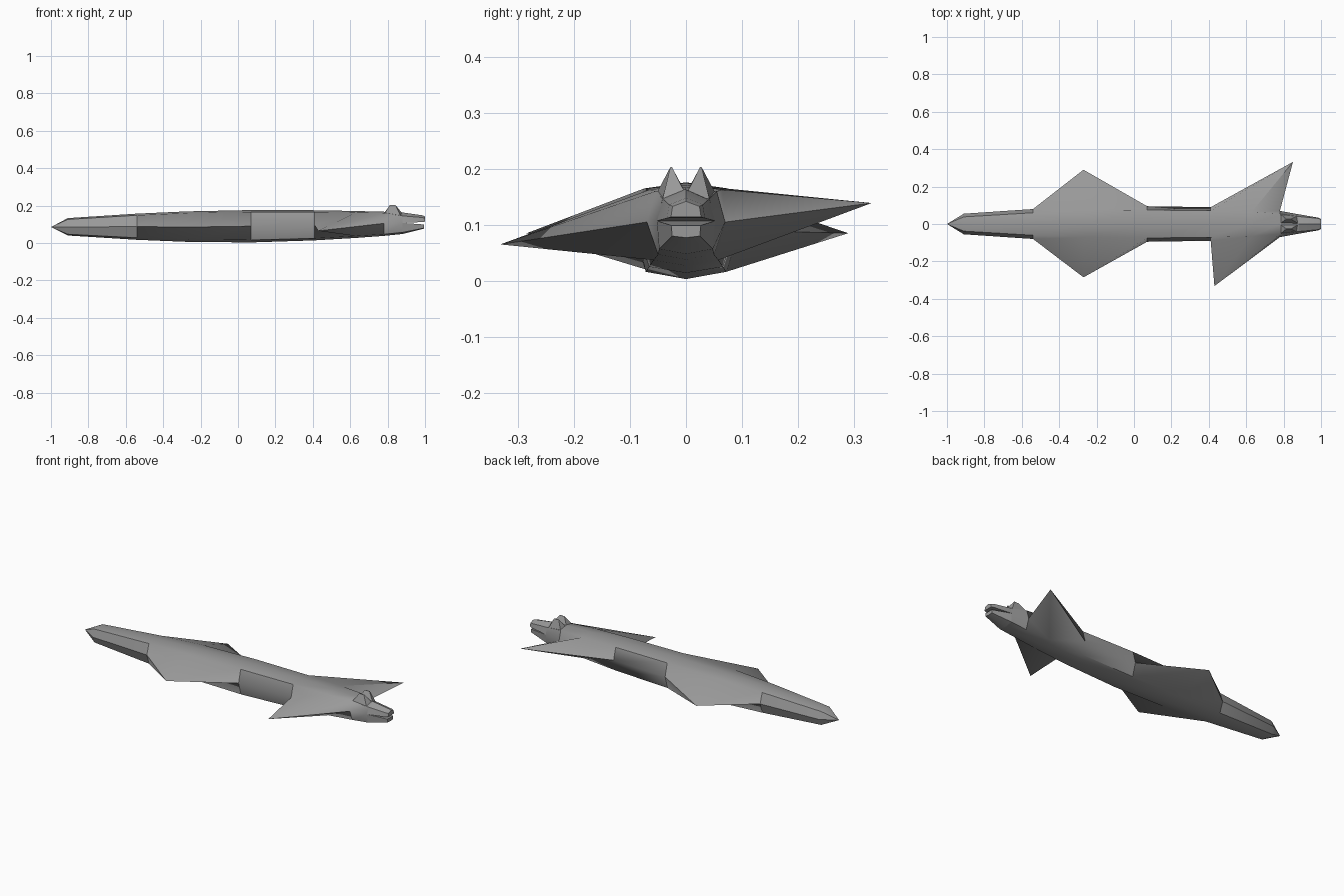
import bpy, bmesh, math

if "Cube" in bpy.data.objects:
    bpy.data.objects.remove(bpy.data.objects["Cube"])

grey = bpy.data.materials.new("stone grey")
grey.diffuse_color = (0.32, 0.32, 0.32, 1)
grey.use_nodes = True
grey.node_tree.nodes["Principled BSDF"].inputs["Base Color"].default_value = grey.diffuse_color


def loft(name, rings, cap_start=True, cap_end=True, tip=None, smooth=40):
    """Skin a list of equal-length vertex rings; an optional tip closes the start."""
    bm = bmesh.new()
    vr = [[bm.verts.new(p) for p in r] for r in rings]
    n = len(vr[0])
    for a, b in zip(vr, vr[1:]):
        for i in range(n):
            j = (i + 1) % n
            bm.faces.new((a[i], a[j], b[j], b[i]))
    if tip:
        t = bm.verts.new(tip)
        for i in range(n):
            bm.faces.new((t, vr[0][(i + 1) % n], vr[0][i]))
    elif cap_start:
        bm.faces.new(vr[0])
    if cap_end:
        bm.faces.new(vr[-1])
    bmesh.ops.recalc_face_normals(bm, faces=bm.faces)
    me = bpy.data.meshes.new(name)
    bm.to_mesh(me)
    bm.free()
    me.materials.append(grey)
    ob = bpy.data.objects.new(name, me)
    bpy.context.collection.objects.link(ob)
    bpy.context.view_layer.objects.active = ob
    ob.select_set(True)
    bpy.ops.object.shade_smooth_by_angle(angle=math.radians(smooth))
    ob.select_set(False)
    return ob


def section(x, top, back, side, low, keel, left=None, right=None):
    """Eight-sided body section; left/right replace the flank point with a fin tip."""
    left = left or (x, side[0], side[1])
    right = right or (x, -side[0], side[1])
    return [(x, 0, top), (x, back[0], back[1]), left, (x, low[0], low[1]),
            (x, 0, keel), (x, -low[0], low[1]), right, (x, -back[0], back[1])]


# Long body: the fins are flank points pulled far outwards
loft("body_with_fins", [
    section(-0.91, .133, (.038, .126), (.055, .085), (.038, .047), .040),
    section(-0.54, .157, (.060, .148), (.080, .088), (.058, .028), .017),
    section(-0.27, .169, (.071, .160), (.095, .087), (.068, .019), .006,
            (-0.27, .29, .085), (-0.27, -.285, .085)),
    section(0.07, .176, (.075, .165), (.095, .090), (.072, .016), .003),
    section(0.41, .175, (.071, .165), (.090, .095), (.066, .025), .014),
    section(0.63, .171, (.065, .163), (.08, .1), (.058, .037), .027,
            (0.85, .332, .139), (0.43, -.332, .065)),
    section(0.78, .167, (.055, .160), (.070, .105), (.050, .047), .038),
    section(0.88, .163, (.040, .145), (.052, .107), (.048, .057), .048),
], tip=(-1, 0, .085), cap_end=False)

# Upper snout and lower jaw with a wedge-shaped open mouth
loft("upper_snout", [
    [(.88, 0, .163), (.88, .040, .145), (.88, .052, .107), (.88, -.052, .107), (.88, -.040, .145)],
    [(.985, 0, .148), (.985, .030, .136), (.985, .034, .112), (.985, -.034, .112), (.985, -.030, .136)],
    [(1.0, 0, .142), (1.0, .024, .133), (1.0, .027, .114), (1.0, -.027, .114), (1.0, -.024, .133)],
], cap_start=False, smooth=30)
loft("lower_jaw", [
    [(.88, .052, .107), (.88, .048, .057), (.88, 0, .048), (.88, -.048, .057), (.88, -.052, .107)],
    [(.995, .026, .099), (.995, .025, .080), (.995, 0, .077), (.995, -.025, .080), (.995, -.026, .099)],
], cap_start=False, smooth=30)

# Pointed ears
for s, side in ((1, "left"), (-1, "right")):
    loft(side + "_ear", [
        [(.782, s * .002, .160), (.878, s * .002, .158), (.872, s * .044, .138), (.782, s * .053, .156)],
        [(.812, s * .025, .203), (.842, s * .025, .203), (.842, s * .028, .203), (.812, s * .028, .203)],
    ], smooth=30)
